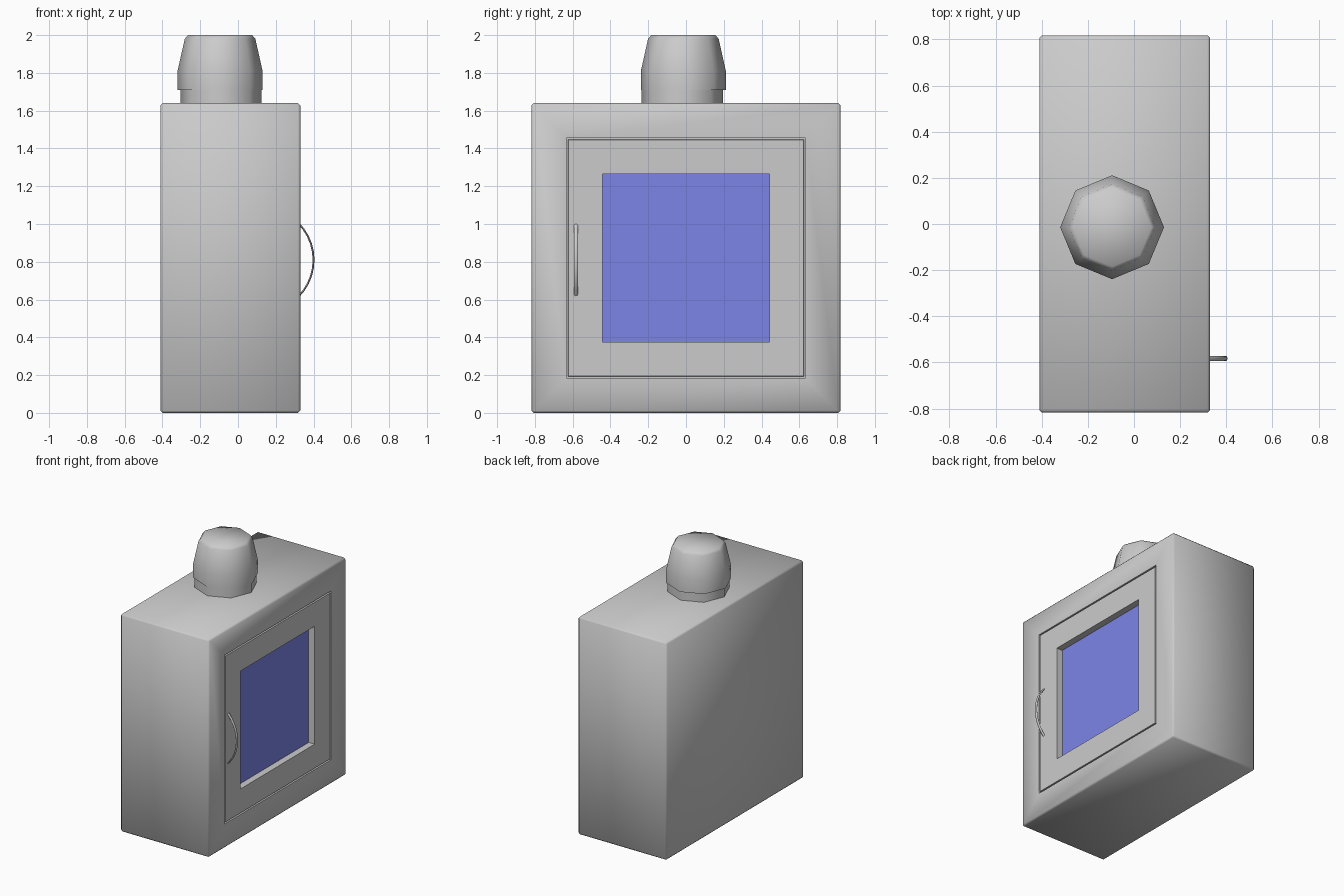
import bpy, bmesh, math
from mathutils import Vector

if "Cube" in bpy.data.objects:
    bpy.data.objects.remove(bpy.data.objects["Cube"], do_unlink=True)


def material(name, colour):
    m = bpy.data.materials.new(name)
    m.use_nodes = True
    m.diffuse_color = colour
    m.node_tree.nodes["Principled BSDF"].inputs["Base Color"].default_value = colour
    return m


grey = material("grey_metal", (0.6, 0.6, 0.6, 1))
blue = material("blue_glass", (0.2, 0.235, 0.8, 1))


def finish(name, bm, mats):
    mesh = bpy.data.meshes.new(name)
    bm.to_mesh(mesh)
    bm.free()
    ob = bpy.data.objects.new(name, mesh)
    bpy.context.collection.objects.link(ob)
    for m in mats:
        mesh.materials.append(m)
    return ob


def loft(name, rings, angle):
    """Skin a list of point rings and cap both ends."""
    bm = bmesh.new()
    loops = [[bm.verts.new(p) for p in ring] for ring in rings]
    n = len(loops[0])
    for a, b in zip(loops, loops[1:]):
        for i in range(n):
            j = (i + 1) % n
            bm.faces.new((a[i], a[j], b[j], b[i]))
    bm.faces.new(loops[0][::-1])
    bm.faces.new(loops[-1])
    bmesh.ops.recalc_face_normals(bm, faces=bm.faces[:])
    ob = finish(name, bm, [grey])
    bpy.ops.object.select_all(action='DESELECT')
    ob.select_set(True)
    bpy.context.view_layer.objects.active = ob
    bpy.ops.object.shade_smooth_by_angle(angle=math.radians(angle))
    return ob


# Cabinet body: softly shaded box with chamfered edges
bm = bmesh.new()
bmesh.ops.create_cube(bm, size=1)
for v in bm.verts:
    v.co = Vector((v.co.x * 0.74 - 0.04, v.co.y * 1.635, v.co.z * 1.64 + 0.82))
bmesh.ops.bevel(bm, geom=bm.edges[:], offset=0.012, segments=1, affect='EDGES')
for f in bm.faces:
    f.smooth = True
bm.normal_update()
door = max(bm.faces, key=lambda f: f.calc_center_median().x)


def inset(thickness, depth, smooth=False):
    rim = bmesh.ops.inset_region(bm, faces=[door], thickness=thickness,
                                 depth=depth, use_even_offset=True)["faces"]
    for f in rim:
        f.smooth = smooth
    bm.normal_update()


# Door outline groove, door panel, window recess
inset(0.172, 0, True)
door.smooth = False
inset(0.002, -0.015)
inset(0.007, 0)
inset(0.002, 0.015)
inset(0.181, 0)
inset(0, -0.05)
door.material_index = 1
finish("cabinet_body", bm, [grey, blue])


# Octagonal chimney: neck and tapered cap
def octagon(r, z, x=-0.095, y=-0.014):
    return [(x + r * math.cos(k * math.pi / 4), y + r * math.sin(k * math.pi / 4), z)
            for k in range(8)]


loft("chimney_neck", [octagon(0.215, z, -0.09, -0.02) for z in (1.63, 1.72)], 60)
cap = [(0.225, 1.71), (0.225, 1.81), (0.187, 1.98), (0.17, 2.0)]
loft("chimney_cap", [octagon(r, z) for r, z in cap], 60)

# Bowed door handle with a flattened cross-section
radius, sweep = 0.276, math.radians(45)
rings = []
for s in range(11):
    a = -sweep + 2 * sweep * s / 10
    ring = []
    for k in range(8):
        t = k * math.pi / 4
        r = radius + 0.005 * math.cos(t)
        ring.append((0.124 + r * math.cos(a), -0.583 + 0.011 * math.sin(t),
                     0.81 + r * math.sin(a)))
    rings.append(ring)
loft("door_handle", rings, 60)
